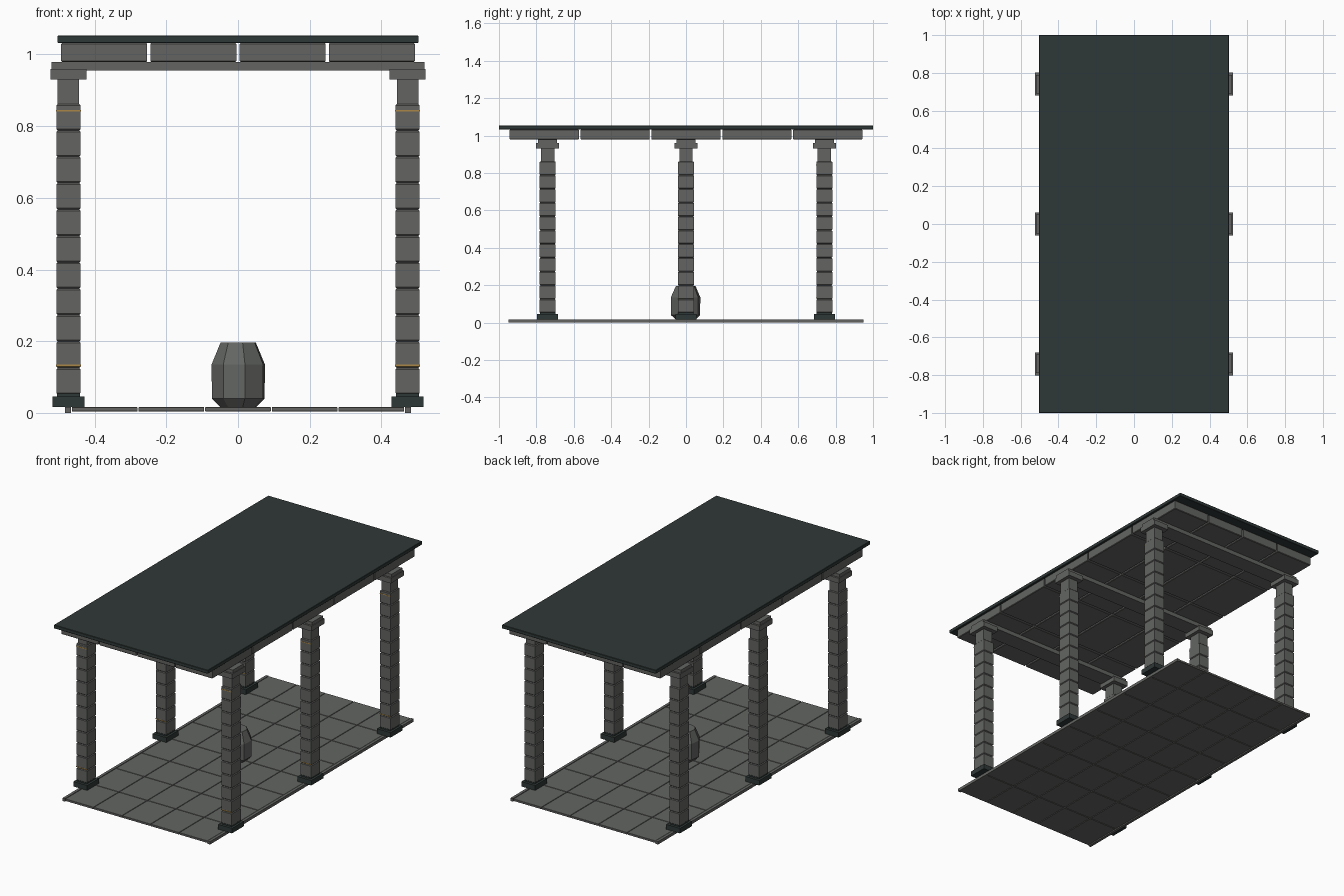
import bpy, bmesh, math, random

random.seed(4)
if "Cube" in bpy.data.objects:
    bpy.data.objects.remove(bpy.data.objects["Cube"])


def material(name, color):
    m = bpy.data.materials.new(name)
    m.use_nodes = True
    m.diffuse_color = (*color, 1)
    m.node_tree.nodes["Principled BSDF"].inputs["Base Color"].default_value = (*color, 1)
    return m


STONE = material("grey stone", (0.125, 0.131, 0.122))
SLATE = material("dark slate", (0.028, 0.040, 0.038))
GOLD = material("gold trim", (0.40, 0.24, 0.06))


def finish(name, bm, mat):
    bmesh.ops.recalc_face_normals(bm, faces=bm.faces)
    mesh = bpy.data.meshes.new(name)
    bm.to_mesh(mesh)
    bm.free()
    mesh.materials.append(mat)
    obj = bpy.data.objects.new(name, mesh)
    bpy.context.collection.objects.link(obj)
    return obj


def loft(bm, rings):
    """Join closed rings of points with quads and cap both ends."""
    rows = [[bm.verts.new(p) for p in ring] for ring in rings]
    n = len(rows[0])
    for a, b in zip(rows, rows[1:]):
        for i in range(n):
            j = (i + 1) % n
            bm.faces.new((a[i], a[j], b[j], b[i]))
    bm.faces.new(rows[0][::-1])
    bm.faces.new(rows[-1])


def rect(x, y, z, hx, hy):
    return [(x - hx, y - hy, z), (x + hx, y - hy, z), (x + hx, y + hy, z), (x - hx, y + hy, z)]


def block(bm, x, y, z0, z1, hx, hy, c=0.0):
    """Box with chamfered top and bottom rims."""
    if c:
        loft(bm, [rect(x, y, z0, hx - c, hy - c), rect(x, y, z0 + c, hx, hy),
                  rect(x, y, z1 - c, hx, hy), rect(x, y, z1, hx - c, hy - c)])
    else:
        loft(bm, [rect(x, y, z0, hx, hy), rect(x, y, z1, hx, hy)])


def tiles(name, nx, ny, hx, hy, z0, z1, gap, c):
    """Grid of slabs separated by narrow joints."""
    bm = bmesh.new()
    px, py = 2 * hx / nx, 2 * hy / ny
    for i in range(nx):
        for j in range(ny):
            block(bm, -hx + (i + 0.5) * px, -hy + (j + 0.5) * py, z0, z1,
                  (px - gap) / 2, (py - gap) / 2, c)
    return finish(name, bm, STONE)


# Paved floor with a kerb along each long side
tiles("floor_tiles", 5, 8, 0.465, 0.95, 0.004, 0.016, 0.003, 0.001)
for side, x in (("left", 0.474), ("right", -0.474)):
    bm = bmesh.new()
    block(bm, x, 0, 0, 0.017, 0.008, 0.95)
    finish(side + "_kerb", bm, STONE)

# Roof slab over ceiling stones
tiles("ceiling_stones", 4, 5, 0.498, 0.948, 0.979, 1.032, 0.009, 0.003)
bm = bmesh.new()
block(bm, 0, 0, 1.032, 1.053, 0.503, 1.0, 0.002)
finish("roof_slab", bm, SLATE)

# Three bays of columns and cross beams
COURSES, LOW, HIGH = 11, 0.052, 0.862
STEP = (HIGH - LOW) / COURSES
for row, y in (("front", -0.74), ("middle", 0.0), ("back", 0.74)):
    bm = bmesh.new()
    block(bm, 0, y, 0.955, 0.979, 0.52, 0.05)
    finish(row + "_beam", bm, STONE)
    for side, x in (("left", 0.473), ("right", -0.473)):
        label = row + "_" + side
        # Plinth
        bm = bmesh.new()
        block(bm, x, y, 0.017, 0.046, 0.045, 0.056)
        block(bm, x, y, 0.046, 0.054, 0.032, 0.041)
        finish(label + "_plinth", bm, SLATE)
        # Stacked shaft courses, neck and capital
        bm = bmesh.new()
        for k in range(COURSES):
            z = LOW + k * STEP
            block(bm, x, y, z, z + STEP, 0.034, 0.043, 0.004)
        block(bm, x, y, HIGH - 0.002, 0.93, 0.030, 0.036)
        block(bm, x, y, 0.93, 0.96, 0.05, 0.061)
        finish(label + "_column", bm, STONE)
        # Gilt strips on the front face
        bm = bmesh.new()
        for z in (0.132, 0.843):
            block(bm, x, y - 0.0425, z - 0.0025, z + 0.0025, 0.035, 0.0015)
        finish(label + "_gold_strips", bm, GOLD)

# Rough-hewn standing stone in the middle
SIDES = 8
jitter = [random.uniform(0.94, 1.05) for _ in range(SIDES)]
rings = []
for z, r in ((0.014, 0.052), (0.04, 0.079), (0.135, 0.08), (0.196, 0.053)):
    rings.append([(r * jitter[i] * math.cos((i + 0.3) * math.tau / SIDES),
                   r * jitter[i] * math.sin((i + 0.3) * math.tau / SIDES), z)
                  for i in range(SIDES)])
bm = bmesh.new()
loft(bm, rings)
finish("centre_stone", bm, STONE)
